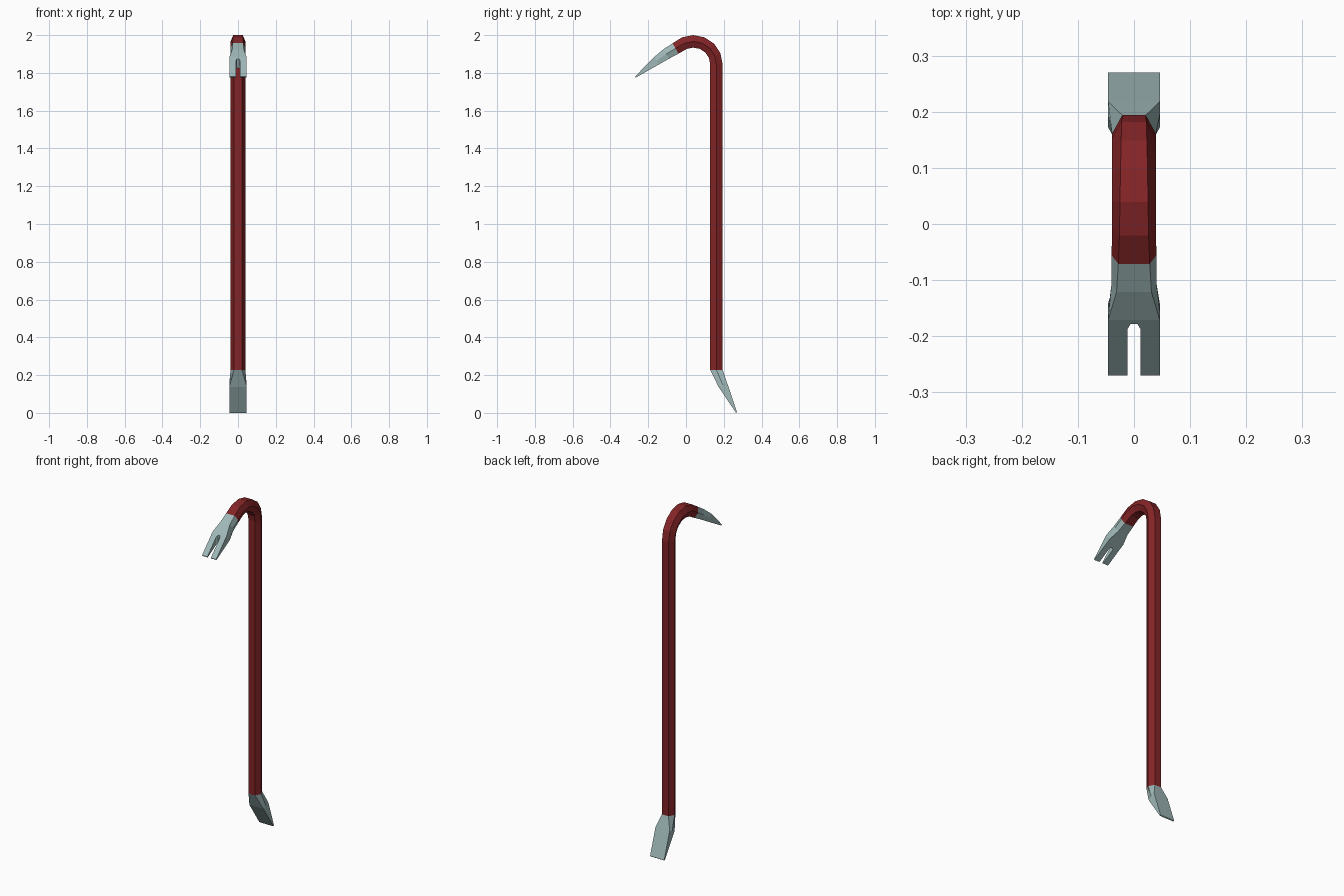
import bpy, bmesh, math

if "Cube" in bpy.data.objects:
    bpy.data.objects.remove(bpy.data.objects["Cube"])


def material(name, rgb):
    m = bpy.data.materials.new(name)
    m.diffuse_color = (*rgb, 1)
    m.use_nodes = True
    m.node_tree.nodes["Principled BSDF"].inputs["Base Color"].default_value = m.diffuse_color
    return m


RED = material("dark_red_paint", (0.23, 0.018, 0.02))
STEEL = material("pale_steel", (0.35, 0.48, 0.48))


def new_object(name, bm, mat):
    bmesh.ops.recalc_face_normals(bm, faces=bm.faces[:])
    mesh = bpy.data.meshes.new(name)
    bm.to_mesh(mesh)
    bm.free()
    mesh.materials.append(mat)
    ob = bpy.data.objects.new(name, mesh)
    bpy.context.collection.objects.link(ob)
    return ob


def loft(name, sections, mat, caps=True):
    """Six-sided sections: outer (y, z), inner (y, z), half width of flats, half width at middle."""
    bm = bmesh.new()
    rings = []
    for (oy, oz), (iy, iz), flat, mid in sections:
        my, mz = (oy + iy) / 2, (oz + iz) / 2
        pts = [(flat, oy, oz), (mid, my, mz), (flat, iy, iz),
               (-flat, iy, iz), (-mid, my, mz), (-flat, oy, oz)]
        rings.append([bm.verts.new(p) for p in pts])
    for a, b in zip(rings, rings[1:]):
        for i in range(6):
            j = (i + 1) % 6
            bm.faces.new((a[i], a[j], b[j], b[i]))
    if caps:
        bm.faces.new(rings[0])
        bm.faces.new(rings[-1])
    return new_object(name, bm, mat)


# Painted hexagonal bar with the curved hook
low_end = ((0.194, 0.228), (0.128, 0.228), 0.021, 0.039)
hook_end = ((-0.071, 1.957), (-0.040, 1.902), 0.028, 0.040)
bar = [low_end]
for k in range(6):
    t = math.radians(22.5 * k)
    c, s = math.cos(t), math.sin(t)
    bar.append(((0.039 + 0.155 * c, 1.845 + 0.155 * s),
                (0.039 + 0.089 * c, 1.845 + 0.089 * s), 0.021 + 0.001 * k, 0.039))
bar.append(hook_end)
loft("painted_bar", bar, RED, caps=False)

# Flat chisel at the foot
loft("chisel_end", [
    low_end,
    ((0.218, 0.158), (0.172, 0.138), 0.046, 0.046),
    ((0.270, 0.004), (0.265, 0.0), 0.046, 0.046)], STEEL)

# Claw at the hook end
claw = loft("claw_end", [
    hook_end,
    ((-0.121, 1.924), (-0.090, 1.875), 0.031, 0.040),
    ((-0.171, 1.882), (-0.141, 1.846), 0.046, 0.046),
    ((-0.270, 1.780), (-0.266, 1.775), 0.046, 0.046)], STEEL)

# Nail slot with a chamfered end, cut straight through the claw
bm = bmesh.new()
outline = [(-0.0115, -0.32), (0.0115, -0.32), (0.0115, -0.187),
           (0.006, -0.178), (-0.006, -0.178), (-0.0115, -0.187)]
face = bm.faces.new([bm.verts.new((x, y, 1.6)) for x, y in outline])
top = bmesh.ops.extrude_face_region(bm, geom=[face])["geom"]
bmesh.ops.translate(bm, vec=(0, 0, 0.5),
                    verts=[v for v in top if isinstance(v, bmesh.types.BMVert)])
cutter = new_object("slot_cutter", bm, STEEL)
cutter.hide_render = True

mod = claw.modifiers.new("nail_slot", 'BOOLEAN')
mod.operation = 'DIFFERENCE'
mod.solver = 'EXACT'
mod.object = cutter
bpy.context.view_layer.objects.active = claw
bpy.ops.object.modifier_apply(modifier=mod.name)
bpy.data.objects.remove(cutter)
